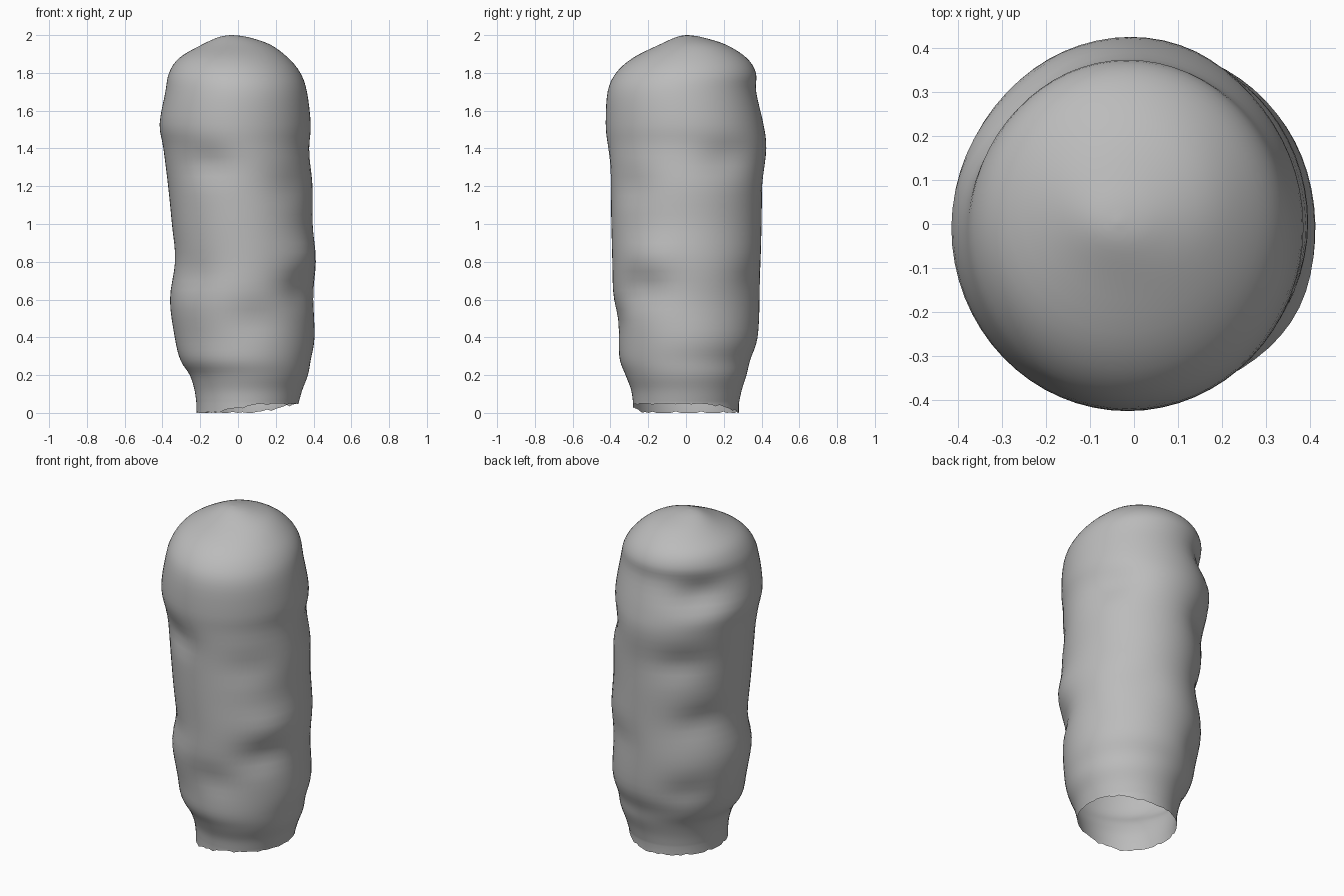
import bpy, bmesh, math
from mathutils import Vector

if "Cube" in bpy.data.objects:
    bpy.data.objects.remove(bpy.data.objects["Cube"])

SIDES = 64
STEPS = 4

# Outline rows in hundredths: height, left x, right x, front y, back y
ROWS = [Vector([v / 100 for v in row]) for row in (
    (5, -22, 32, -28, 28), (12, -23, 34, -29, 29.5), (20, -25.5, 37, -32, 32),
    (28, -30.5, 38.5, -35, 34), (40, -33.5, 40.5, -36, 38), (60, -36, 40, -38.5, 39),
    (80, -33.5, 41, -39, 39.5), (100, -35, 39.5, -39.5, 40), (120, -37, 39.5, -40, 40.5),
    (140, -39.5, 38, -41.5, 42.5), (153, -41.5, 38.5, -42.5, 41), (170, -38.5, 36.5, -41.5, 37.2),
    (180, -36.5, 33, -37, 37), (188, -31, 26.5, -28, 32), (195, -19, 17, -14, 21),
    (199, -10, 5, -5, 8), (200, -4, -3, 0, 1))]

# Soft dents and swellings: angle in degrees, height, depth
LUMPS = ((245, 1.32, -.03), (280, .5, -.02), (325, .66, -.03), (330, .84, .015),
         (30, 1.35, -.025), (135, 1.63, -.045), (125, 1.22, -.025), (145, .86, -.025),
         (130, .42, -.025), (225, .72, -.015), (315, 1.2, -.015), (60, .7, -.012))


def blend(i, t):
    """Smooth curve through the outline rows."""
    a, b, c, d = (ROWS[min(max(i + k, 0), len(ROWS) - 1)] for k in (-1, 0, 1, 2))
    return b + (c - a) * t / 2 + (a * 2 - b * 5 + c * 4 - d) * t * t / 2 + (b * 3 - a - c * 3 + d) * t ** 3 / 2


def lump(angle, z):
    total = 0
    for degrees, height, depth in LUMPS:
        turn = math.remainder(angle - math.radians(degrees), math.tau)
        total += depth * math.exp(-(turn / .4) ** 2 - ((z - height) / .09) ** 2)
    return total


def ring(bm, row):
    z, left, right, front, back = row
    centre = Vector(((left + right) / 2, (front + back) / 2, z))
    verts = []
    for s in range(SIDES):
        angle = math.tau * s / SIDES
        grow = 1 + lump(angle, z) / .4
        offset = Vector((math.cos(angle) * (right - left) / 2, math.sin(angle) * (back - front) / 2, 0))
        verts.append(bm.verts.new(centre + offset * grow))
    return verts


def bridge(bm, lower, upper):
    for s in range(SIDES):
        n = (s + 1) % SIDES
        bm.faces.new((lower[s], lower[n], upper[n], upper[s]))


bm = bmesh.new()

# Lumpy body with a closed, rounded top
rings = [ring(bm, blend(i, k / STEPS)) for i in range(len(ROWS) - 1) for k in range(STEPS)]
rings.append(ring(bm, ROWS[-1]))
for lower, upper in zip(rings, rings[1:]):
    bridge(bm, lower, upper)
bm.faces.new(rings[-1])

# Ragged lip hanging lower on one side of the open bottom
lip = []
for s, v in enumerate(rings[0]):
    angle = math.tau * s / SIDES
    hang = min(max(.035 + .05 * math.cos(angle - math.radians(155)), 0), .05)
    hang = min(.05, max(.001, hang + .008 * math.sin(s * 1.9) * math.sin(s * .7)))
    lip.append(bm.verts.new(v.co + Vector((0, 0, -hang))))
bridge(bm, lip, rings[0])

mesh = bpy.data.meshes.new("lumpy_body")
bm.to_mesh(mesh)
bm.free()
body = bpy.data.objects.new("lumpy_body", mesh)
bpy.context.collection.objects.link(body)

grey = bpy.data.materials.new("plain_grey")
grey.use_nodes = True
grey.diffuse_color = (.5, .5, .5, 1)
grey.node_tree.nodes["Principled BSDF"].inputs["Base Color"].default_value = grey.diffuse_color
mesh.materials.append(grey)

bpy.context.view_layer.objects.active = body
body.select_set(True)
bpy.ops.object.shade_smooth_by_angle(angle=math.radians(50))
